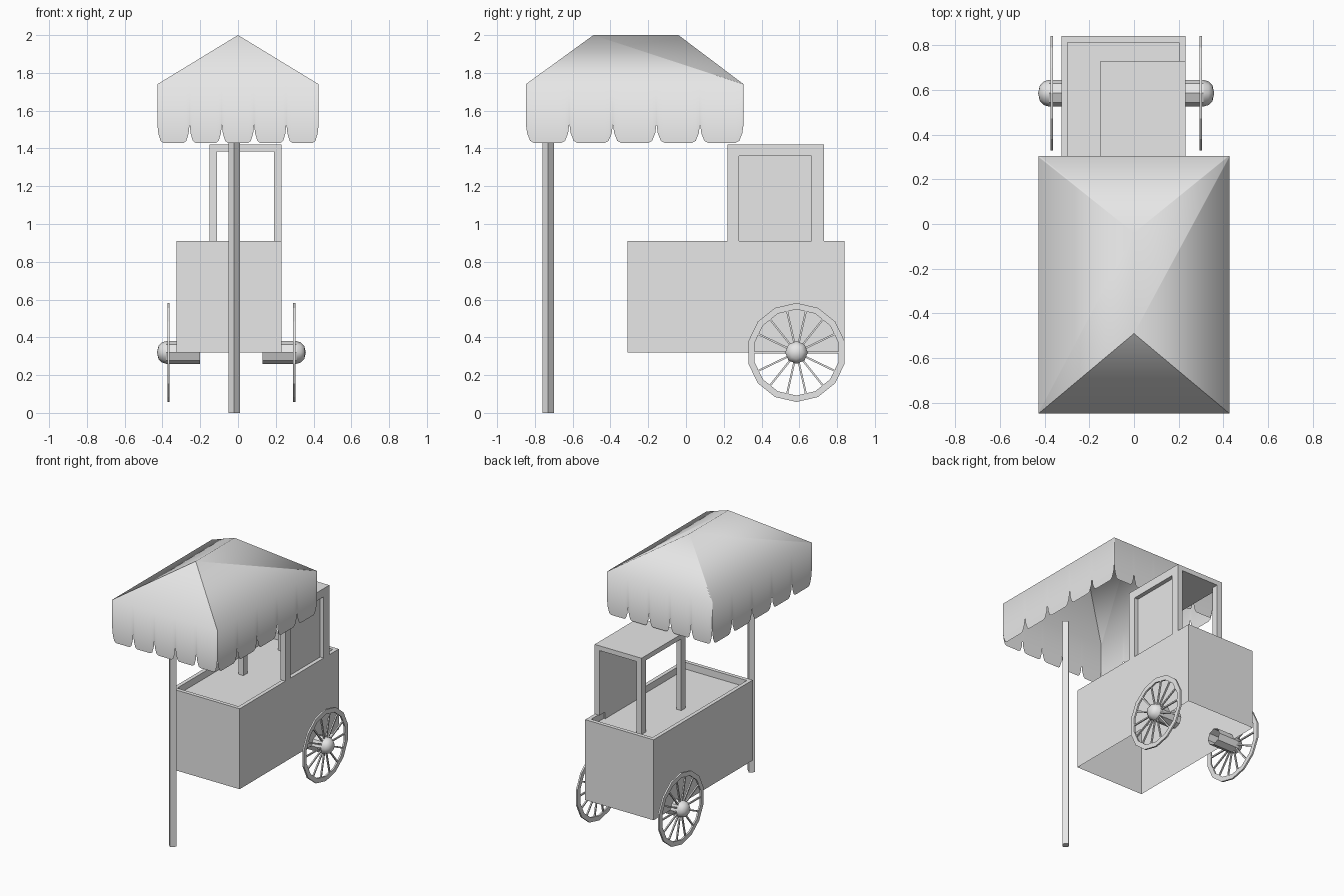
import bpy, bmesh, math
from mathutils import Matrix, Vector

if "Cube" in bpy.data.objects:
    bpy.data.objects.remove(bpy.data.objects["Cube"])

grey = bpy.data.materials.new("plain_grey")
grey.use_nodes = True
grey.diffuse_color = (0.8, 0.8, 0.8, 1)
grey.node_tree.nodes["Principled BSDF"].inputs["Base Color"].default_value = (0.8, 0.8, 0.8, 1)


def finish(name, bm, smooth=False):
    bmesh.ops.recalc_face_normals(bm, faces=bm.faces)
    for f in bm.faces:
        f.smooth = smooth
    mesh = bpy.data.meshes.new(name)
    bm.to_mesh(mesh)
    bm.free()
    mesh.materials.append(grey)
    obj = bpy.data.objects.new(name, mesh)
    bpy.context.collection.objects.link(obj)
    return obj


def add_box(bm, lo, hi):
    lo, hi = Vector(lo), Vector(hi)
    mat = Matrix.Translation((lo + hi) / 2) @ Matrix.Diagonal((*(hi - lo), 1))
    return bmesh.ops.create_cube(bm, size=1, matrix=mat)["verts"]


def box(name, lo, hi):
    bm = bmesh.new()
    add_box(bm, lo, hi)
    return finish(name, bm)


# Cart body: open underneath, with a sunken counter inside a rim
X0, X1, Y0, Y1 = -0.325, 0.23, -0.31, 0.84
RIM, TOP, FLOOR = 0.04, 0.91, 0.86
bm = bmesh.new()
add_box(bm, (X0, Y0, 0.32), (X1, Y1, TOP))
bm.faces.ensure_lookup_table()
lid = max(bm.faces, key=lambda f: f.calc_center_median().z)
base = min(bm.faces, key=lambda f: f.calc_center_median().z)
bmesh.ops.inset_region(bm, faces=[lid], thickness=RIM)
sunk = bmesh.ops.extrude_face_region(bm, geom=[lid])["geom"]
for v in sunk:
    if isinstance(v, bmesh.types.BMVert):
        v.co.z = FLOOR
bmesh.ops.delete(bm, geom=[f for f in (lid, base) if f.is_valid], context="FACES")
finish("cart_body", bm)

# Display case on the counter: a framed side, two slim posts and a top
CX, CY0, CY1, CZ = -0.15, 0.22, 0.73, 1.42
box("case_top", (CX, CY0, CZ - 0.035), (X1, CY1, CZ))
for label, y0, y1 in (("front", CY0, CY0 + 0.05), ("back", CY1 - 0.05, CY1)):
    box(label + "_case_post", (CX, y0, FLOOR), (CX + 0.04, y1, CZ - 0.035))
for label, y0, y1 in (("front", CY0, CY0 + 0.06), ("back", CY1 - 0.065, CY1)):
    box(label + "_case_stile", (X1 - 0.04, y0, TOP), (X1, y1, CZ - 0.035))
box("case_rail", (X1 - 0.04, CY0 + 0.06, 1.36), (X1, CY1 - 0.065, CZ - 0.035))
box("case_side_panel", (X1 - 0.04, CY0 + 0.06, FLOOR), (X1 - 0.03, CY1 - 0.065, 1.36))

# Canopy pole: four-sided, set corner forward
bm = bmesh.new()
bmesh.ops.create_cone(bm, cap_ends=True, segments=4, radius1=0.03, radius2=0.03, depth=1.71,
                      matrix=Matrix.Translation((-0.02, -0.73, 0.855)))
finish("canopy_pole", bm)

# Canopy: hipped cloth roof with a scalloped skirt on all four sides
EAVE, RIDGE = 1.74, 2.0
HALF, FRONT, BACK = 0.427, -0.848, 0.305
SCALLOP = [(0, 1.53), (0.03, 1.48), (0.1, 1.44), (0.18, 1.43)]
SCALLOP += [(1 - u, z) for u, z in reversed(SCALLOP)]
ridge_front, ridge_back = Vector((0, -0.49, RIDGE)), Vector((0, -0.04, RIDGE))
corner = [Vector((x, y, EAVE)) for x, y in
          ((-HALF, FRONT), (HALF, FRONT), (HALF, BACK), (-HALF, BACK))]
sides = [[ridge_front], [ridge_back, ridge_front], [ridge_back], [ridge_front, ridge_back]]
bm = bmesh.new()
for i, ridge in enumerate(sides):
    a, b = corner[i], corner[(i + 1) % 4]
    eave = []
    for n in range(5):
        last = None
        for u, z in SCALLOP:
            p = a.lerp(b, (n + u) / 5)
            hi, lo = bm.verts.new(p), bm.verts.new((p.x, p.y, z))
            if last:
                bm.faces.new((last[0], hi, lo, last[1]))
            last = (hi, lo)
            eave.append(hi)
    # merge repeated points between scallops before closing the slope
    line = [v for k, v in enumerate(eave)
            if k == 0 or (v.co - eave[k - 1].co).length > 1e-5]
    bm.faces.new(line + [bm.verts.new(p) for p in reversed(ridge)][::-1])
bmesh.ops.remove_doubles(bm, verts=bm.verts, dist=1e-4)
# crisp corners on the front panel only
for e in bm.edges:
    if len(e.link_faces) == 2:
        front = [f.normal.y < -0.3 for f in e.link_faces]
        f0, f1 = [f.calc_center_median() for f in e.link_faces]
        mid = (e.verts[0].co + e.verts[1].co) / 2
        hip = ridge_front in [v.co for v in e.verts] and min(v.co.z for v in e.verts) < RIDGE - 0.1
        upright = abs(abs(mid.x) - HALF) < 1e-3 and abs(mid.y - FRONT) < 1e-3
        if mid.y < -0.4 and (hip or upright):
            e.smooth = False
finish("canopy", bm, smooth=True)

# Wheels: fourteen-sided rims with spokes, mirrored about the cart middle
MID, WY, WZ, N = -0.035, 0.585, 0.32, 14
for label, side in (("left", 1), ("right", -1)):
    place = Matrix.Translation((MID, WY, WZ)) @ Matrix.Diagonal((side, 1, 1, 1))

    bm = bmesh.new()
    rings = []
    for k in range(N):
        t = math.tau * k / N
        rings.append([bm.verts.new((x, r * math.sin(t), r * math.cos(t)))
                      for x, r in ((0.327, 0.262), (0.339, 0.262), (0.339, 0.228), (0.327, 0.228))])
    for k in range(N):
        p, q = rings[k], rings[(k + 1) % N]
        for j in range(4):
            bm.faces.new((p[j], p[(j + 1) % 4], q[(j + 1) % 4], q[j]))
    bm.transform(place)
    finish(label + "_wheel_rim", bm)

    bm = bmesh.new()
    for k in range(N):
        verts = add_box(bm, (0.328, -0.005, 0.04), (0.338, 0.005, 0.235))
        bmesh.ops.rotate(bm, verts=verts, cent=(0, 0, 0),
                         matrix=Matrix.Rotation(math.tau * (k + 0.5) / N, 3, "X"))
    bm.transform(place)
    finish(label + "_wheel_spokes", bm)

    # Axle stub: open inner end, domed outer end
    bm = bmesh.new()
    profile = [(0.165, 0.06), (0.345, 0.06), (0.368, 0.053), (0.386, 0.035), (0.394, 0)]
    pts = [bm.verts.new((x, 0, r)) for x, r in profile]
    edges = [bm.edges.new(pair) for pair in zip(pts, pts[1:])]
    bmesh.ops.spin(bm, geom=pts + edges, cent=(0, 0, 0), axis=(1, 0, 0),
                   angle=math.tau, steps=8, use_merge=False)
    bmesh.ops.remove_doubles(bm, verts=bm.verts, dist=1e-4)
    bm.transform(place)
    stub = finish(label + "_axle_stub", bm)
    for f in stub.data.polygons:
        f.use_smooth = abs(f.center.x - MID) > 0.34
